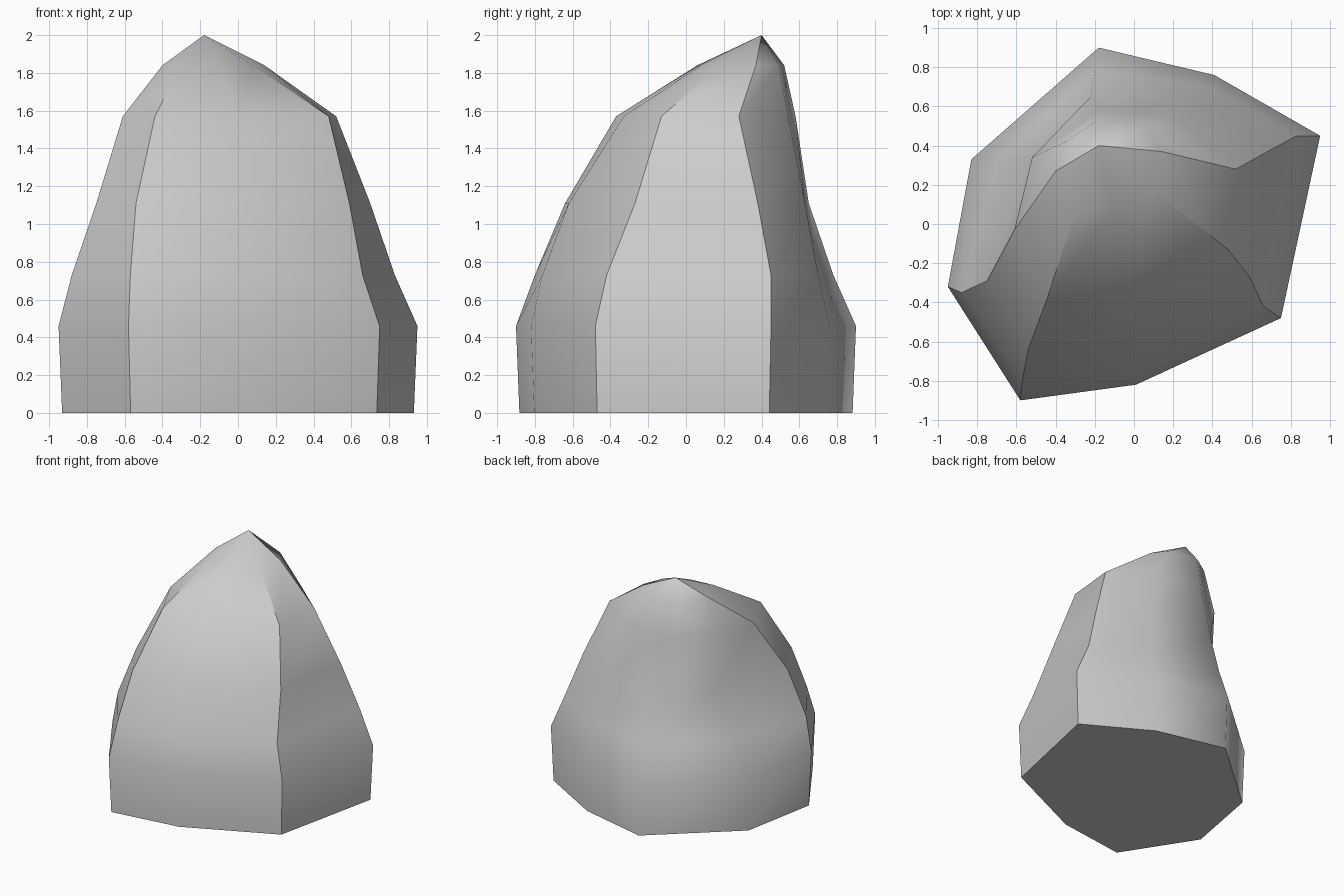
import bpy
import bmesh

# Remove the default object
cube = bpy.data.objects.get("Cube")
if cube:
    bpy.data.objects.remove(cube, do_unlink=True)


def make_material(name, colour):
    mat = bpy.data.materials.new(name)
    mat.use_nodes = True
    mat.diffuse_color = colour
    shader = next(n for n in mat.node_tree.nodes if n.type == "BSDF_PRINCIPLED")
    shader.inputs["Base Color"].default_value = colour
    shader.inputs["Roughness"].default_value = 0.8
    return mat


# Ridge paths in plan, each running from the widest level up to the shoulder
# below the peak, listed counter-clockwise from the front right
LEVELS = (0.46, 0.73, 1.11, 1.57, 1.84)
PEAK = (-0.18, 0.40, 2.0)
BASE_SCALE = 0.98

# Each ridge: (crisp edge or not, plan points)
RIDGES = (
    (True, ((-.58, -.9), (-.57, -.8), (-.54, -.64), (-.44, -.37), (-.3, .06))),
    (False, ((.01, -.82), (.02, -.76), (.02, -.62), (0, -.33), (-.1, .08))),
    (True, ((.75, -.48), (.66, -.42), (.59, -.27), (.48, -.13), (.08, .18))),
    (True, ((.95, .45), (.83, .45), (.7, .38), (.52, .28), (.14, .37))),
    (False, ((.41, .76), (.38, .7), (.33, .63), (.22, .54), (.05, .49))),
    (False, ((-.18, .9), (-.2, .78), (-.22, .65), (-.18, .58), (-.2, .52))),
    (False, ((-.83, .33), (-.69, .33), (-.51, .32), (-.52, .34), (-.35, .42))),
    (True, ((-.95, -.32), (-.88, -.35), (-.75, -.29), (-.61, -.03), (-.4, .27))),
)


def build_rock(name, material):
    bm = bmesh.new()

    # Columns of vertices, starting with a slightly tucked-in foot
    columns = []
    for crisp, path in RIDGES:
        foot = (path[0][0] * BASE_SCALE, path[0][1] * BASE_SCALE, 0)
        points = [foot] + [(x, y, z) for (x, y), z in zip(path, LEVELS)]
        columns.append([bm.verts.new(p) for p in points])
    peak = bm.verts.new(PEAK)

    # Side panels between neighbouring ridges, closed by a fan at the peak
    for i, left in enumerate(columns):
        right = columns[(i + 1) % len(columns)]
        for k in range(len(LEVELS)):
            bm.faces.new((left[k], right[k], right[k + 1], left[k + 1]))
        bm.faces.new((left[-1], right[-1], peak))

    # Flat underside
    underside = bm.faces.new([c[0] for c in reversed(columns)])

    # Smooth panels, with crisp main ridges and a crisp base rim
    for face in bm.faces:
        face.smooth = True
    underside.smooth = False
    for edge in underside.edges:
        edge.smooth = False
    for (crisp, path), column in zip(RIDGES, columns):
        if crisp:
            for low, high in zip(column, column[1:]):
                bm.edges.get((low, high)).smooth = False
    for column in (columns[3], columns[-1]):
        bm.edges.get((column[-1], peak)).smooth = False

    bmesh.ops.recalc_face_normals(bm, faces=bm.faces)
    mesh = bpy.data.meshes.new(name)
    bm.to_mesh(mesh)
    bm.free()
    mesh.materials.append(material)
    rock = bpy.data.objects.new(name, mesh)
    bpy.context.collection.objects.link(rock)
    return rock


stone = make_material("stone_grey", (0.6, 0.6, 0.6, 1))
build_rock("rock", stone)
